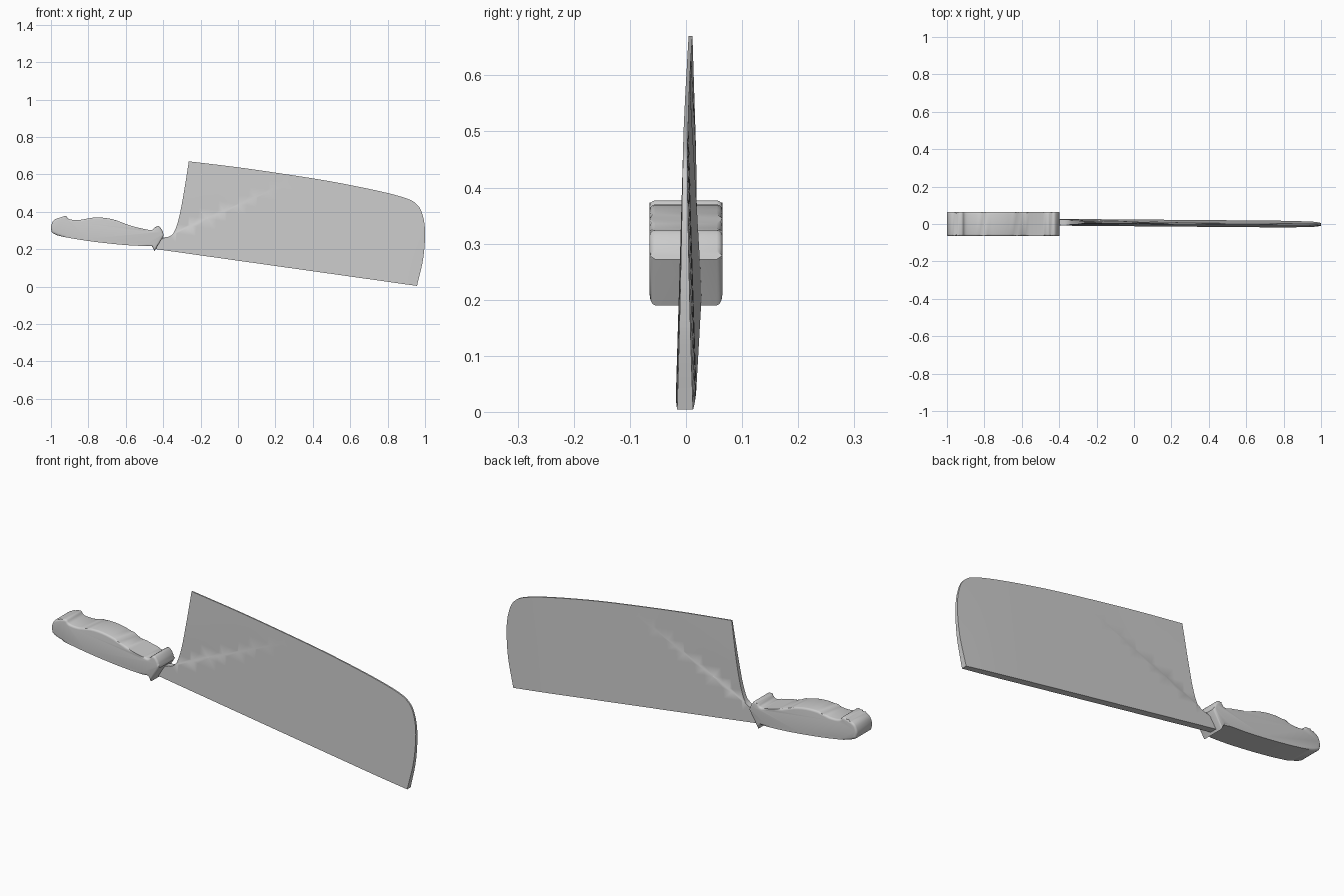
import bpy, bmesh
from math import radians
from mathutils import Vector

cube = bpy.data.objects.get("Cube")
if cube:
    bpy.data.objects.remove(cube)

steel = bpy.data.materials.new("plain grey")
steel.use_nodes = True
steel.diffuse_color = (0.6, 0.6, 0.6, 1)
steel.node_tree.nodes["Principled BSDF"].inputs["Base Color"].default_value = (0.6, 0.6, 0.6, 1)


def smooth_path(points, steps):
    """Catmull-Rom curve through 2D points."""
    p = [Vector(q) for q in points]
    p = [2 * p[0] - p[1]] + p + [2 * p[-1] - p[-2]]
    out = []
    for a, b, c, d in zip(p, p[1:], p[2:], p[3:]):
        for i in range(steps):
            t = i / steps
            out.append(0.5 * (2 * b + (c - a) * t + (2 * a - 5 * b + 4 * c - d) * t * t
                              + (3 * b - a - 3 * c + d) * t ** 3))
    return out + [p[-2]]


def outline_face(bm, outline):
    return bm.faces.new([bm.verts.new((x, 0, z)) for x, z in outline])


def finish(name, bm, angle):
    bmesh.ops.recalc_face_normals(bm, faces=bm.faces)
    mesh = bpy.data.meshes.new(name)
    bm.to_mesh(mesh)
    bm.free()
    obj = bpy.data.objects.new(name, mesh)
    bpy.context.collection.objects.link(obj)
    mesh.materials.append(steel)
    bpy.ops.object.select_all(action='DESELECT')
    obj.select_set(True)
    bpy.context.view_layer.objects.active = obj
    bpy.ops.object.shade_smooth_by_angle(angle=radians(angle))
    return obj


# Handle: contoured grip with a flared collar, extruded sideways
grip_top = smooth_path([(-.995, .29), (-1, .32), (-.985, .355), (-.95, .37), (-.92, .377),
                        (-.9, .36), (-.845, .357), (-.76, .37), (-.67, .36), (-.58, .328),
                        (-.5, .308), (-.46, .303), (-.445, .316), (-.425, .324),
                        (-.405, .3), (-.397, .272)], 4)
grip_bottom = smooth_path([(-.46, .216), (-.58, .221), (-.71, .233), (-.84, .25),
                           (-.95, .27), (-.985, .283)], 4)
HALF = 0.065
bm = bmesh.new()
face = outline_face(bm, grip_top + [Vector((-.446, .19))] + grip_bottom)
ext = bmesh.ops.extrude_face_region(bm, geom=[face])
for v in bm.verts:
    v.co.y = -HALF
for v in ext["geom"]:
    if isinstance(v, bmesh.types.BMVert):
        v.co.y = HALF
rims = [e for e in bm.edges if abs(e.verts[0].co.y - e.verts[1].co.y) < 1e-6]
bmesh.ops.bevel(bm, geom=rims, offset=0.012, segments=3, profile=0.5,
                affect='EDGES', clamp_overlap=True)
finish("handle", bm, 40)

# Blade: thick straight spine below, thin edge above, tapering at the far end
heel = smooth_path([(-.44, .255), (-.4, .262), (-.365, .27), (-.34, .295), (-.315, .37),
                    (-.29, .5), (-.263, .67)], 4)
edge = smooth_path([(-.263, .67), (0, .638), (.25, .602), (.5, .562), (.75, .512), (.9, .472),
                    (.96, .436), (.988, .38), (1, .29), (.99, .15), (.957, .004)], 5)
spine_a, spine_b = Vector((-.44, .201)), Vector((.957, .004))
along = (spine_b - spine_a).normalized()
up = Vector((-along.y, along.x))
crease_a, crease_b = Vector((-.39, .262)), Vector((.25, .545))
crease = (crease_b - crease_a).normalized()
crease_up = Vector((-crease.y, crease.x))

bm = bmesh.new()
outline_face(bm, heel[:-1] + edge + [spine_a])


def slice_sheet(point, normal):
    bmesh.ops.bisect_plane(bm, geom=bm.verts[:] + bm.edges[:] + bm.faces[:], dist=1e-5,
                           plane_co=(point.x, 0, point.y), plane_no=(normal.x, 0, normal.y))


for i in range(1, 28):
    slice_sheet(spine_a + along * i * 0.05, along)
for i in range(1, 12):
    slice_sheet(spine_a + up * i * 0.05, up)
for gap in (0, 0.005):
    slice_sheet(crease_a + crease_up * gap, crease_up)


def half_thickness(p):
    rise = max(0, (p - spine_a).dot(up))
    h = 0.018 - 0.0158 * min(1, rise / 0.53)
    # thinner toward the far end
    end = max(0, (p.x - 0.72) / 0.28)
    h *= 1 - 0.3 * end * end
    # shallow step above the diagonal crease, fading along it
    over = (p - crease_a).dot(crease_up)
    run = (p - crease_a).dot(crease) / (crease_b - crease_a).length
    if over > 0.004 and run < 1:
        h -= 0.004 * (1 - max(0, run)) * max(0, 1 - over / 0.15)
    return max(h, 0.002)


ext = bmesh.ops.extrude_face_region(bm, geom=bm.faces[:])
far_side = {g for g in ext["geom"] if isinstance(g, bmesh.types.BMVert)}
for v in bm.verts:
    p = Vector((v.co.x, v.co.z))
    centre = 0.006 - 0.008 * p.x
    v.co.y = centre + half_thickness(p) * (1 if v in far_side else -1)
finish("blade", bm, 35)
